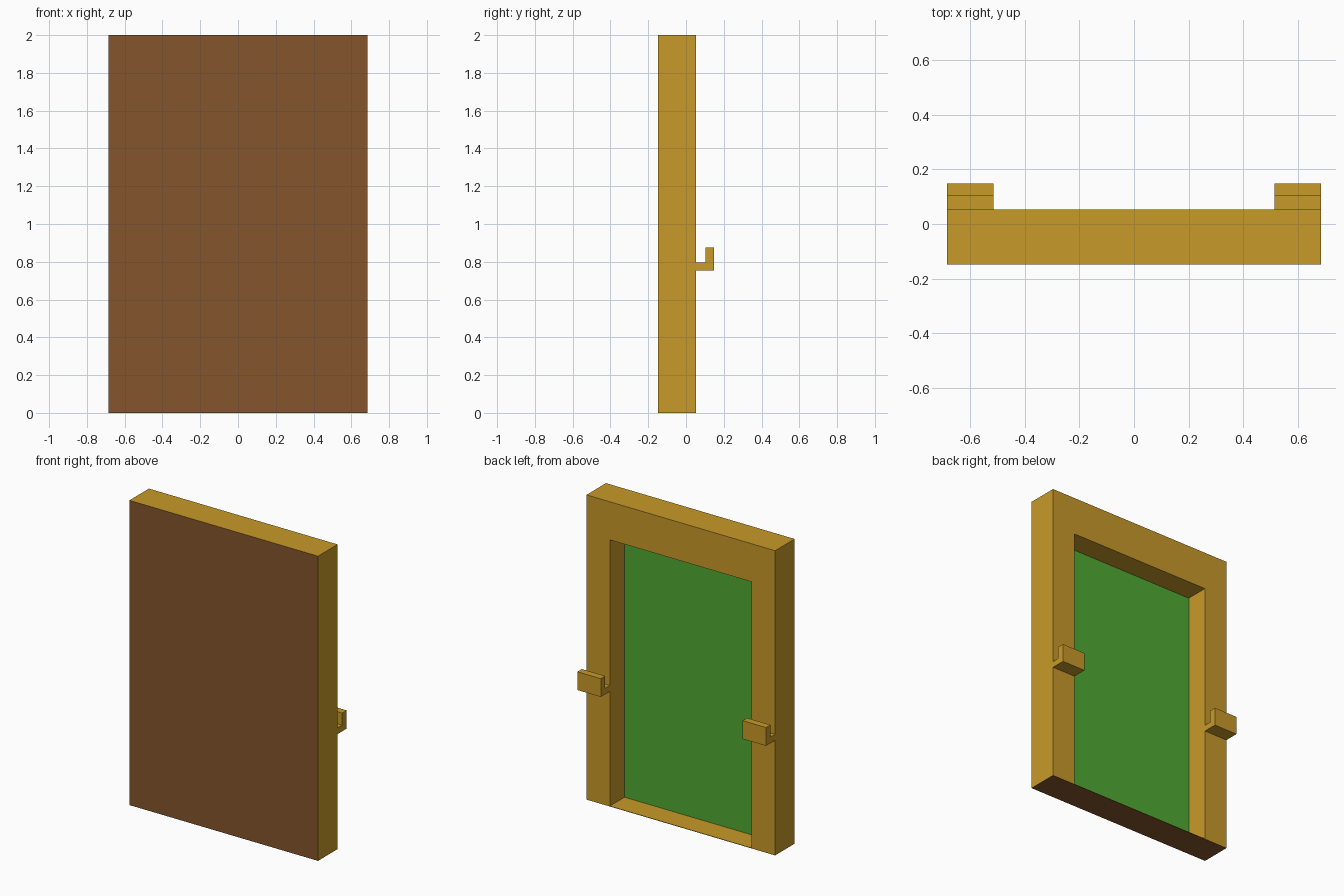
import bpy, bmesh
from mathutils import Vector

if "Cube" in bpy.data.objects:
    bpy.data.objects.remove(bpy.data.objects["Cube"])

W, Y0, Y1, H = 0.685, -0.148, 0.054, 2.0   # half width, front, back, height
POST, LINTEL, PANEL, SILL = 0.17, 0.25, 0.05, 0.003


def material(name, rgb):
    m = bpy.data.materials.new(name)
    m.diffuse_color = (*rgb, 1)
    m.use_nodes = True
    m.node_tree.nodes["Principled BSDF"].inputs["Base Color"].default_value = m.diffuse_color
    return m


gold = material("gold", (0.58, 0.32, 0.022))
brown = material("brown", (0.234, 0.089, 0.025))
green = material("green", (0.08, 0.40, 0.033))


def add_object(name, bm, mats):
    bmesh.ops.recalc_face_normals(bm, faces=bm.faces)
    me = bpy.data.meshes.new(name)
    bm.to_mesh(me)
    bm.free()
    for m in mats:
        me.materials.append(m)
    ob = bpy.data.objects.new(name, me)
    bpy.context.collection.objects.link(ob)
    return ob


def box(bm, lo, hi):
    verts = bmesh.ops.create_cube(bm, size=1)["verts"]
    lo, hi = Vector(lo), Vector(hi)
    for v in verts:
        v.co = (lo + hi) / 2 + v.co * (hi - lo)


def box_object(name, lo, hi, mats):
    bm = bmesh.new()
    box(bm, lo, hi)
    return add_object(name, bm, mats)


# Door slab with a recess cut into the back
mats = [gold, brown, green]
door = box_object("door_frame", (-W, Y0, 0), (W, Y1, H), mats)
cutter = box_object("recess_cutter", (-W + POST, Y0 + PANEL, SILL),
                    (W - POST, Y1 + 0.1, H - LINTEL), mats)
cutter.hide_render = True
mod = door.modifiers.new("recess", "BOOLEAN")
mod.operation, mod.object, mod.solver = "DIFFERENCE", cutter, "EXACT"
bpy.context.view_layer.objects.active = door
bpy.ops.object.modifier_apply(modifier=mod.name)
bpy.data.objects.remove(cutter)

# Brown front and underside, green recessed panel
for p in door.data.polygons:
    c, n = p.center, p.normal
    p.material_index = 0
    if (n.y < -0.9 and c.y < Y0 + 0.01) or (n.z < -0.9 and c.z < 0.01):
        p.material_index = 1
    elif n.y > 0.9 and c.y < Y0 + PANEL + 0.01:
        p.material_index = 2

# Bar hooks on the back: L profile extruded across each post, mirrored
bm = bmesh.new()
profile = [(Y1, 0.755), (0.148, 0.755), (0.148, 0.875),
           (0.102, 0.875), (0.102, 0.795), (Y1, 0.795)]
face = bm.faces.new([bm.verts.new((W - POST, y, z)) for y, z in profile])
ext = bmesh.ops.extrude_face_region(bm, geom=[face])["geom"]
bmesh.ops.translate(bm, vec=(POST, 0, 0),
                    verts=[v for v in ext if isinstance(v, bmesh.types.BMVert)])
hooks = add_object("bar_hooks", bm, [gold])
hooks.modifiers.new("mirror", "MIRROR").use_axis[0] = True
